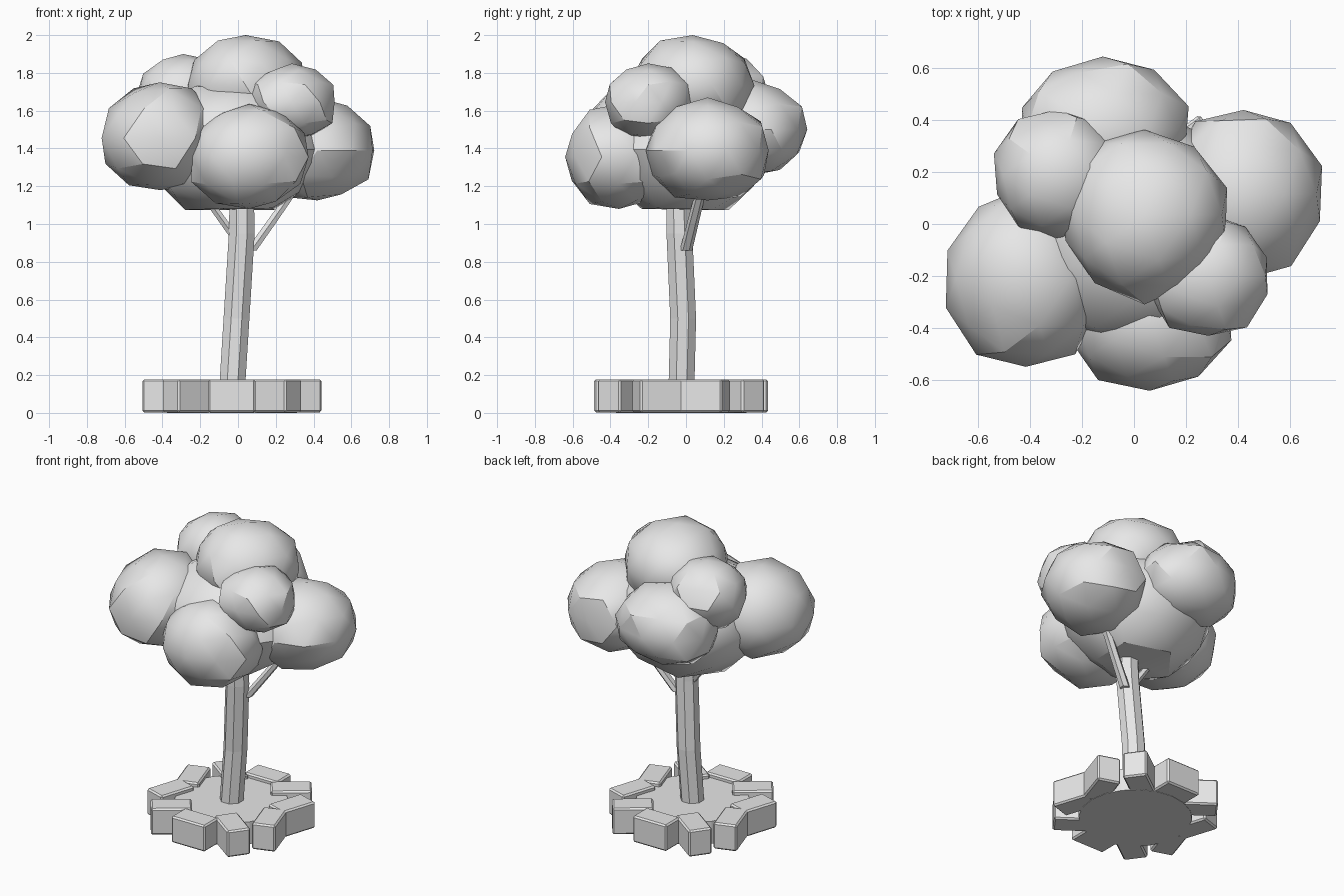
import bpy, bmesh, math, random
from mathutils import Vector, Matrix

random.seed(4)
if "Cube" in bpy.data.objects:
    bpy.data.objects.remove(bpy.data.objects["Cube"], do_unlink=True)

grey = bpy.data.materials.new("light_grey")
grey.use_nodes = True
grey.diffuse_color = (0.8, 0.8, 0.8, 1)
grey.node_tree.nodes["Principled BSDF"].inputs["Base Color"].default_value = (0.8, 0.8, 0.8, 1)


def add_object(name, bm, smooth_angle=None):
    bmesh.ops.recalc_face_normals(bm, faces=bm.faces[:])
    mesh = bpy.data.meshes.new(name)
    bm.to_mesh(mesh)
    bm.free()
    mesh.materials.append(grey)
    obj = bpy.data.objects.new(name, mesh)
    bpy.context.collection.objects.link(obj)
    if smooth_angle:
        bpy.ops.object.select_all(action='DESELECT')
        obj.select_set(True)
        bpy.context.view_layer.objects.active = obj
        bpy.ops.object.shade_smooth_by_angle(angle=math.radians(smooth_angle))
    return obj


def tube(name, points, radii, sides):
    """Flat-sided limb through horizontal rings."""
    bm = bmesh.new()
    rings = []
    for p, r in zip(points, radii):
        ring = []
        for i in range(sides):
            a = 2 * math.pi * (i + 0.5) / sides
            ring.append(bm.verts.new(Vector(p) + Vector((r * math.cos(a), r * math.sin(a), 0))))
        rings.append(ring)
    for low, high in zip(rings, rings[1:]):
        for i in range(sides):
            j = (i + 1) % sides
            bm.faces.new((low[i], low[j], high[j], high[i]))
    bm.faces.new(rings[0][::-1])
    bm.faces.new(rings[-1])
    return add_object(name, bm)


def leaf_clump(name, centre, size, floor):
    """Lumpy low-poly ellipsoid with a flattened underside."""
    bm = bmesh.new()
    bmesh.ops.create_icosphere(bm, subdivisions=2, radius=1)
    top = max(v.co.z for v in bm.verts)
    for v in bm.verts:
        if v.co.z < top - 0.01:
            v.co *= random.uniform(0.96, 1.05)
        v.co = Vector(c + s * k for c, s, k in zip(centre, size, v.co))
        v.co.z = max(v.co.z, floor)
    return add_object(name, bm, 28)


# Planter: soil disc ringed by ten bevelled stones whose turn runs against the ring
base = Vector((-0.032, -0.026, 0))
bm = bmesh.new()
bmesh.ops.create_cone(bm, cap_ends=True, segments=20, radius1=0.345, radius2=0.345, depth=0.15,
                      matrix=Matrix.Translation(base + Vector((0, 0, 0.075))))
add_object("soil_disc", bm)

for k in range(10):
    turn = math.radians(36 * k)
    a = turn - math.pi / 2
    pos = base + Vector((0.385 * math.cos(a), 0.385 * math.sin(a), 0.09))
    bm = bmesh.new()
    bmesh.ops.create_cube(bm, size=1, matrix=Matrix.Diagonal((0.25, 0.15, 0.176, 1)))
    bmesh.ops.bevel(bm, geom=bm.edges[:], offset=0.01, segments=1, affect='EDGES')
    bm.transform(Matrix.Translation(pos) @ Matrix.Rotation(-turn, 4, 'Z'))
    add_object(f"border_stone_{k + 1}", bm)

# Trunk and branches
tube("trunk",
     [(-0.033, -0.025, 0.1), (-0.008, -0.015, 0.5), (0.02, -0.035, 0.95), (0.02, -0.045, 1.3)],
     [0.074, 0.074, 0.074, 0.066], 8)
tube("left_branch", [(0.07, 0.0, 0.86), (0.17, 0.035, 1.0), (0.31, 0.085, 1.2)],
     [0.033, 0.031, 0.028], 6)
tube("right_branch", [(-0.01, -0.03, 0.92), (-0.19, -0.05, 1.17)], [0.03, 0.026], 6)

# Crown: centre, size, underside height
clumps = {
    "core": ((-0.02, -0.01, 1.395), (0.48, 0.46, 0.375), 1.075),
    "top": ((0.04, 0.035, 1.735), (0.33, 0.33, 0.265), 1.5),
    "front": ((0.06, -0.355, 1.355), (0.33, 0.295, 0.28), 1.08),
    "right": ((-0.415, -0.21, 1.455), (0.31, 0.345, 0.295), 1.18),
    "left": ((0.42, 0.115, 1.39), (0.305, 0.335, 0.28), 1.125),
    "back": ((-0.12, 0.36, 1.5), (0.335, 0.285, 0.26), 1.26),
    "upper_left": ((0.285, -0.2, 1.645), (0.245, 0.235, 0.205), 1.45),
    "upper_right": ((-0.29, 0.19, 1.68), (0.25, 0.25, 0.22), 1.46),
}
for name, (centre, size, floor) in clumps.items():
    leaf_clump(name + "_foliage", centre, size, floor)
